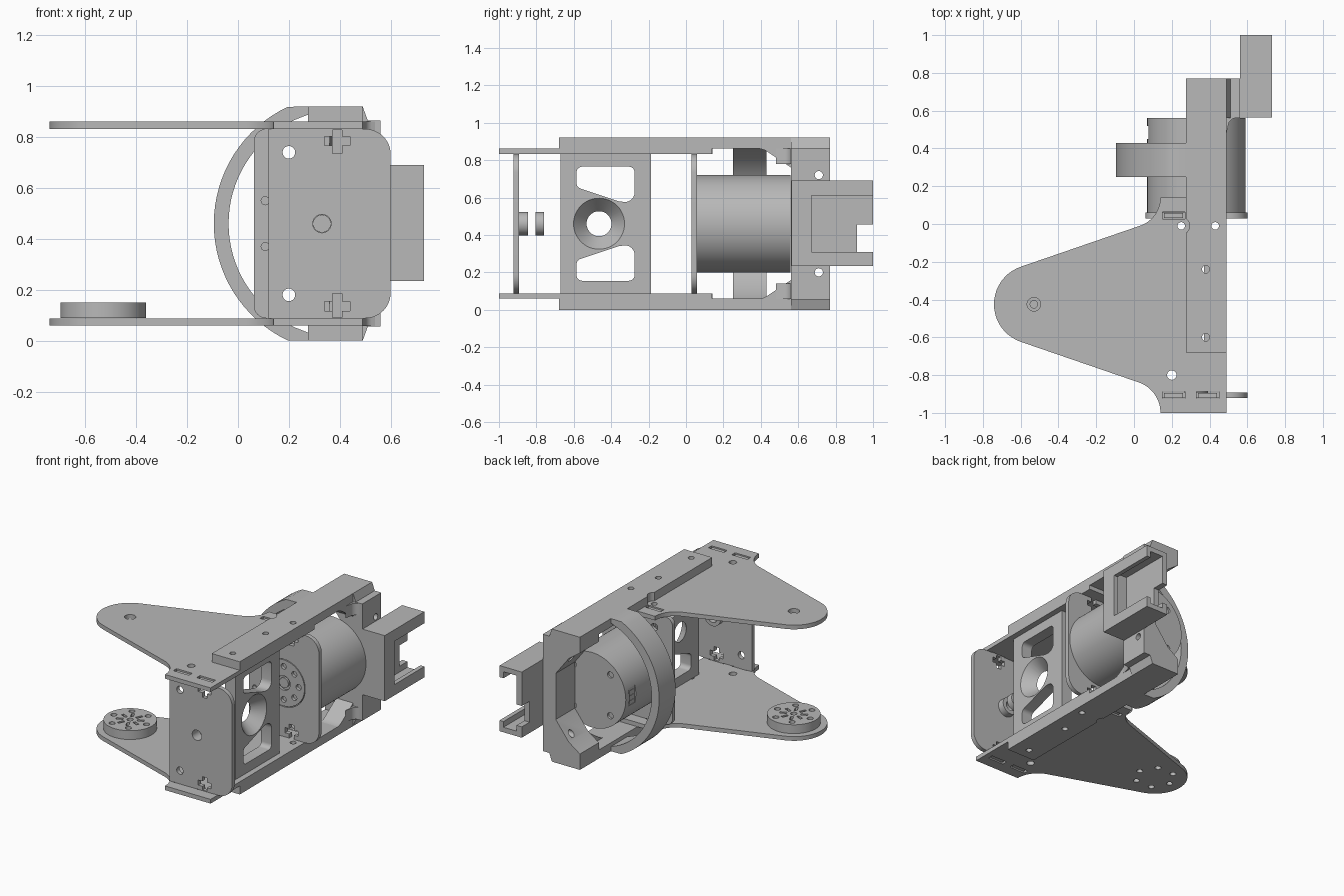
import bpy, bmesh, math
from mathutils import Vector

if "Cube" in bpy.data.objects:
    bpy.data.objects.remove(bpy.data.objects["Cube"])

grey = bpy.data.materials.new("light_grey")
grey.use_nodes = True
grey.diffuse_color = (0.48, 0.48, 0.48, 1)
grey.node_tree.nodes["Principled BSDF"].inputs["Base Color"].default_value = grey.diffuse_color

MID = 0.46           # height of the mirror plane and motor axis
AX = 0.33            # motor axis x
parts = []


# Profile helpers: every solid is (profile, axis, low, high)
def circle(u, v, r, n=32):
    return [(u + r * math.cos(math.tau * i / n), v + r * math.sin(math.tau * i / n)) for i in range(n)]


def rect(u0, v0, u1, v1):
    return [(u0, v0), (u1, v0), (u1, v1), (u0, v1)]


def fillet(points, steps=12):
    """Polygon from (u, v, radius) corners."""
    out = []
    for i, (u, v, r) in enumerate(points):
        p = Vector((u, v))
        if r == 0:
            out.append((u, v))
            continue
        d1 = (Vector(points[i - 1][:2]) - p).normalized()
        d2 = (Vector(points[(i + 1) % len(points)][:2]) - p).normalized()
        ang = d1.angle(d2)
        c = p + (d1 + d2).normalized() * r / math.sin(ang / 2)
        start = p + d1 * r / math.tan(ang / 2) - c
        end = p + d2 * r / math.tan(ang / 2) - c
        sweep = math.copysign(math.pi - ang, start.x * end.y - start.y * end.x)
        a0 = math.atan2(start.y, start.x)
        out += [(c.x + r * math.cos(a0 + sweep * k / steps), c.y + r * math.sin(a0 + sweep * k / steps))
                for k in range(steps + 1)]
    return out


def round_rect(u0, v0, u1, v1, left, right):
    return fillet([(u0, v0, left), (u1, v0, right), (u1, v1, right), (u0, v1, left)])


def cross(u, v, a=0.05, b=0.018):
    return [(u + x, v + y) for x, y in [(-a, -b), (-b, -b), (-b, -a), (b, -a), (b, -b), (a, -b),
                                        (a, b), (b, b), (b, a), (-b, a), (-b, b), (-a, b)]]


def flip(points):
    return [(u, 2 * MID - v) for u, v in points]


def loft(bm, p0, p1, axis, lo, hi):
    place = {"x": lambda u, v, w: (w, u, v), "y": lambda u, v, w: (u, w, v), "z": lambda u, v, w: (u, v, w)}[axis]
    a = [bm.verts.new(place(u, v, lo)) for u, v in p0]
    b = [bm.verts.new(place(u, v, hi)) for u, v in p1]
    bm.faces.new(a)
    bm.faces.new(b[::-1])
    for i in range(len(a)):
        j = (i + 1) % len(a)
        bm.faces.new((a[j], a[i], b[i], b[j]))


def mesh_object(name, solids):
    bm = bmesh.new()
    for s in solids:
        loft(bm, s[0], s[4] if len(s) > 4 else s[0], *s[1:4])
    bmesh.ops.recalc_face_normals(bm, faces=bm.faces[:])
    me = bpy.data.meshes.new(name)
    bm.to_mesh(me)
    bm.free()
    ob = bpy.data.objects.new(name, me)
    bpy.context.scene.collection.objects.link(ob)
    return ob


def build(name, solids, cuts=()):
    ob = mesh_object(name, solids)
    if cuts:
        cutter = mesh_object(name + "_cutter", cuts)
        cutter.hide_render = True
        mod = ob.modifiers.new("cut", "BOOLEAN")
        mod.object, mod.operation, mod.solver = cutter, "DIFFERENCE", "EXACT"
        dg = bpy.context.evaluated_depsgraph_get()
        ob.data = bpy.data.meshes.new_from_object(ob.evaluated_get(dg))
        ob.modifiers.clear()
        bpy.data.objects.remove(cutter)
    ob.data.materials.clear()
    ob.data.materials.append(grey)
    parts.append(ob)
    return ob


# Triangular side plates, rails and gussets, mirrored top and bottom
HUB = (-0.53, -0.425)
outline = fillet([(0.49, -1, 0), (0.14, -1, 0), (0.14, -0.878, 0.17), (-1.177, -0.425, 0.21),
                  (0.14, 0.028, 0.16), (0.14, 0.14, 0), (0.49, 0.14, 0)], 20)
slots = [rect(x - 0.06, y - 0.018, x + 0.06, y + 0.018) for x, y in [(0.21, 0.045), (0.21, -0.905), (0.39, -0.905)]]
bolt_ring = [circle(HUB[0] + 0.125 * math.cos(i * math.pi / 3), HUB[1] + 0.125 * math.sin(i * math.pi / 3), 0.02, 16)
             for i in range(6)]
rail_holes = [circle(x, y, 0.02, 16) for x, y in [(0.38, -0.24), (0.38, -0.6), (0.43, -0.01)]]
plate_holes = slots + rail_holes + [circle(0.2, -0.8, 0.025, 20), circle(0.25, -0.01, 0.02, 16)]


def span(top, lo, hi):
    return (lo, hi) if top else (2 * MID - hi, 2 * MID - lo)


for top in (True, False):
    side = "top" if top else "bottom"
    lo, hi = span(top, 0.832, 0.861)
    hub_holes = [circle(*HUB, 0.036)] if top else bolt_ring
    build(side + "_arm_plate", [(outline, "z", lo, hi)],
          [(h, "z", lo - 0.1, hi + 0.1) for h in plate_holes + hub_holes])
    lo, hi = span(top, 0.861, 0.92)
    build(side + "_rail", [(rect(0.275, -0.68, 0.49, 0.77), "z", lo, hi)],
          [(h, "z", lo - 0.1, hi + 0.1) for h in rail_holes + [circle(0.25, -0.01, 0.045, 24)]])
    gusset = fillet([(0.36, 0.88, 0), (0.36, 0.862, 0), (0.41, 0.862, 0.1), (0.57, 0.755, 0), (0.57, 0.88, 0)])
    build(side + "_gusset", [(gusset if top else flip(gusset), "x", 0.36, 0.49)])
    corner = fillet([(0.49, 0.48, 0), (0.505, 0.55, 0.04), (0.56, 0.57, 0), (0.56, 0.77, 0), (0.49, 0.77, 0)])
    lo, hi = span(top, 0.78, 0.862)
    build(side + "_rail_corner", [(corner, "z", lo, hi)])

# Slotted output disc on the lower arm
spokes = []
for i in range(8):
    a = math.tau * (i + 0.5) / 8
    d, n = Vector((math.cos(a), math.sin(a))), Vector((-math.sin(a), math.cos(a)))
    spokes.append([tuple(Vector(HUB) + d * r + n * w)
                   for r, w in [(0.045, -0.009), (0.09, -0.009), (0.09, 0.009), (0.045, 0.009)]])
build("output_disc", [(circle(*HUB, 0.168, 64), "z", 0.089, 0.15)],
      [(h, "z", 0, 0.3) for h in bolt_ring] + [(h, "z", 0.125, 0.3) for h in spokes + [circle(*HUB, 0.02, 16)]])

# Upright panels joining the plates
panel_holes = [circle(0.2, z, 0.025, 20) for z in (0.74, 0.18)] + [cross(0.39, 0.785), cross(0.39, 0.135)]


def tabs(y0, y1, xs):
    return [(rect(x - 0.05, y0, x + 0.05, y1), "z", lo, hi) for x in xs for lo, hi in ((0.066, 0.092), (0.828, 0.854))]


build("front_panel", [(round_rect(0.12, 0.088, 0.6, 0.832, 0, 0.1), "y", -0.922, -0.892)],
      [(h, "y", -1.1, -0.8) for h in panel_holes + [circle(AX, MID, 0.036)]])
build("front_panel_tabs", tabs(-0.92, -0.894, (0.21, 0.39)))
build("motor_panel", [(round_rect(0.062, 0.088, 0.6, 0.832, 0.05, 0.1), "y", 0.03, 0.06)],
      [(h, "y", -0.1, 0.2) for h in panel_holes + [circle(AX, MID, 0.165, 48)]
       + [circle(0.107, z, 0.016, 16) for z in (0.55, 0.37)]])
build("motor_panel_tabs", tabs(0.032, 0.058, (0.21,)))

# Side web with two windows and a conical bore
window = fillet([(-0.585, 0.765, 0.03), (-0.275, 0.765, 0.03), (-0.275, 0.57, 0.05), (-0.36, 0.58, 0.04),
                 (-0.585, 0.655, 0.03)], 6)
build("side_web", [(rect(-0.672, 0.088, -0.188, 0.832), "x", 0.37, 0.45)],
      [(window, "x", 0.2, 0.6), (flip(window), "x", 0.2, 0.6),
       (circle(-0.465, MID, 0.058, 48), "x", 0.36, 0.452, circle(-0.465, MID, 0.138, 48))])

# Bearing collars behind the front panel
for i, (y0, y1) in enumerate([(-0.9, -0.845), (-0.805, -0.76)]):
    build(f"bearing_collar_{i + 1}", [(circle(AX, MID, 0.062, 40), "y", y0, y1)],
          [(circle(AX, MID, 0.036), "y", -1, -0.7)])

# Motor: body, rotor face and rear screws
can = [(rect(0.0, 0.4, 0.08, 0.52), "y", 0.45, 0.52)]
can += [(circle(AX + 0.2 * math.cos(a), MID + 0.2 * math.sin(a), 0.022, 16), "y", 0.545, 0.7)
        for a in [math.pi / 4 + i * math.pi / 2 for i in range(4)]]
build("motor_body", [(circle(AX, MID, 0.26, 96), "y", 0.06, 0.56)], can)
build("motor_connector", [(rect(0.077, 0.41 + i * 0.035, 0.088, 0.43 + i * 0.035), "y", 0.46, 0.51) for i in range(3)])
rotor_cuts = [(circle(AX + 0.115 * math.cos(i * math.pi / 4), MID + 0.115 * math.sin(i * math.pi / 4), 0.02, 16),
               "y", -0.1, 0.05) for i in range(8)]
build("motor_rotor", [(circle(AX, MID, 0.16, 64), "y", 0.029, 0.065)],
      rotor_cuts + [(circle(AX, MID, 0.05), "y", -0.1, 0.045)])
build("motor_shaft", [(circle(AX, MID, 0.035), "y", 0.03, 0.05)])

# Half-ring guard around the motor
C, R0, R1 = 0.413, 0.45, 0.508
edge = math.asin(0.459 / R1)
angles = [math.pi - edge + 2 * edge * i / 32 for i in range(33)]
arc = [(C + R1 * math.cos(a), MID + R1 * math.sin(a)) for a in angles]
inner = [(C + R0 * math.cos(a), MID + R0 * math.sin(a)) for a in angles]
ring = [(0.28, 0.92)] + arc + [(0.28, 0.0), (0.28, MID - 0.43)] + inner[::-1] + [(0.28, MID + 0.43)]
build("guard_ring", [(ring, "y", 0.25, 0.43)])

# Rear post with a waisted inner edge
half = [(0.275, 0.92), (0.49, 0.92), (0.51, 0.865), (0.56, 0.865)]
waist = [(0.46, 0.62), (0.36, 0.75), (0.275, 0.81)]
post = half + flip(half)[::-1] + flip(waist)[::-1] + waist
build("rear_post", [(post, "y", 0.562, 0.77)],
      [(circle(0.71, z, 0.022, 20), "x", 0.2, 0.7) for z in (0.72, 0.2)])

# Rear connector bracket: hollow, open to the back and the outer side
box = build("rear_bracket", [(rect(0.56, 0.565, 0.73, 1.0), "z", 0.235, 0.69)],
            [(rect(0.6, 0.64, 0.7, 1.1), "z", 0.27, 0.655)])
build_cut = mesh_object("bracket_cutter", [(rect(0.67, 0.31, 1.1, 0.61), "x", 0.65, 0.8),
                                           (rect(0.915, 0.31, 1.1, 0.455), "x", 0.5, 0.64)])
build_cut.hide_render = True
mod = box.modifiers.new("openings", "BOOLEAN")
mod.object, mod.operation, mod.solver = build_cut, "DIFFERENCE", "EXACT"
box.data = bpy.data.meshes.new_from_object(box.evaluated_get(bpy.context.evaluated_depsgraph_get()))
box.modifiers.clear()
bpy.data.objects.remove(build_cut)

# Smooth round surfaces, keep edges sharp
bpy.ops.object.select_all(action="DESELECT")
for ob in parts:
    ob.select_set(True)
bpy.context.view_layer.objects.active = parts[0]
bpy.ops.object.shade_smooth_by_angle(angle=math.radians(30))
